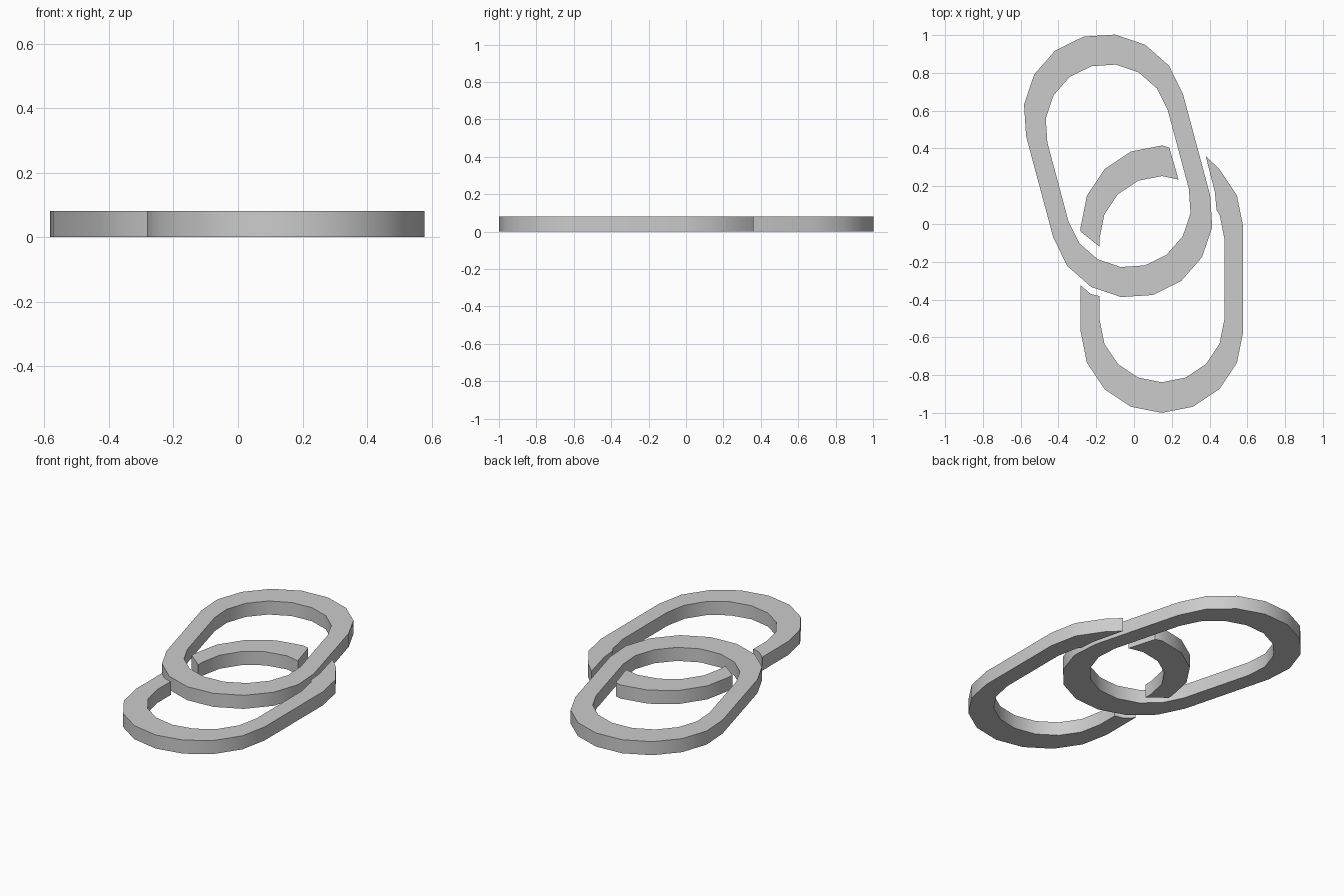
import bpy, bmesh
from math import sin, cos, radians

if "Cube" in bpy.data.objects:
    bpy.data.objects.remove(bpy.data.objects["Cube"])

HEIGHT = 0.082
R_OUT, S_OUT = 0.43, 0.278     # outer radius and half straight length
R_IN, S_IN = 0.33, 0.216       # inner radius and half straight length
STEP = 22.5
LOW = (0.148, -0.292)          # centre of the upright link
TOP = (-0.084, 0.308)          # centre of the tilted link


def arc(centre, r, s, start, end, tilt=0):
    """Points of a stadium end from step start to step end (s signed offset)."""
    t = radians(tilt)
    d = 1 if end >= start else -1
    pts = []
    for k in range(start, end + d, d):
        a = radians(k * STEP)
        x, y = r * cos(a), s + r * sin(a)
        pts.append((centre[0] + x * cos(t) - y * sin(t),
                    centre[1] + x * sin(t) + y * cos(t)))
    return pts


def extrude(name, rows, faces):
    """Raise a flat layout of faces to the common height."""
    bm = bmesh.new()
    vs = [bm.verts.new((x, y, 0)) for x, y in rows]
    fs = [bm.faces.new([vs[i] for i in f]) for f in faces]
    res = bmesh.ops.extrude_face_region(bm, geom=fs, use_keep_orig=True)
    for e in res["geom"]:
        if isinstance(e, bmesh.types.BMVert):
            e.co.z = HEIGHT
    bmesh.ops.recalc_face_normals(bm, faces=bm.faces)
    mesh = bpy.data.meshes.new(name)
    bm.to_mesh(mesh)
    bm.free()
    ob = bpy.data.objects.new(name, mesh)
    bpy.context.collection.objects.link(ob)
    bpy.context.view_layer.objects.active = ob
    bpy.ops.object.select_all(action='DESELECT')
    ob.select_set(True)
    bpy.ops.object.shade_smooth_by_angle(angle=radians(30))


# Whole tilted link: ring between two stadium outlines
outer = arc(TOP, R_OUT, S_OUT, 0, 8, 15) + arc(TOP, R_OUT, -S_OUT, 8, 16, 15)
inner = arc(TOP, R_IN, S_IN, 0, 8, 15) + arc(TOP, R_IN, -S_IN, 8, 16, 15)
n = len(outer)
extrude("tilted_link", outer + inner,
        [(i, (i + 1) % n, n + (i + 1) % n, n + i) for i in range(n)])

# Upright link, lower part: ends cut to clear the tilted link
lower = ([(0.38, 0.36)]
         + arc(LOW, R_OUT, S_OUT, 2, 0) + arc(LOW, R_OUT, -S_OUT, 0, -8)
         + [(-0.282, -0.325), (-0.23, -0.37), (-0.182, -0.382)]
         + arc(LOW, R_IN, -S_IN, -8, 0) + arc(LOW, R_IN, S_IN, 0, 1)
         + [(0.437, 0.073), (0.428, 0.169)])
extrude("upright_link_lower", lower, [range(len(lower))])

# Upright link, piece seen inside the tilted link
inside = ([(0.187, 0.404)] + arc(LOW, R_OUT, S_OUT, 4, 8)
          + [(-0.282, -0.04), (-0.182, -0.12)]
          + arc(LOW, R_IN, S_IN, 8, 4) + [(0.236, 0.235)])
extrude("upright_link_inside", inside, [range(len(inside))])
